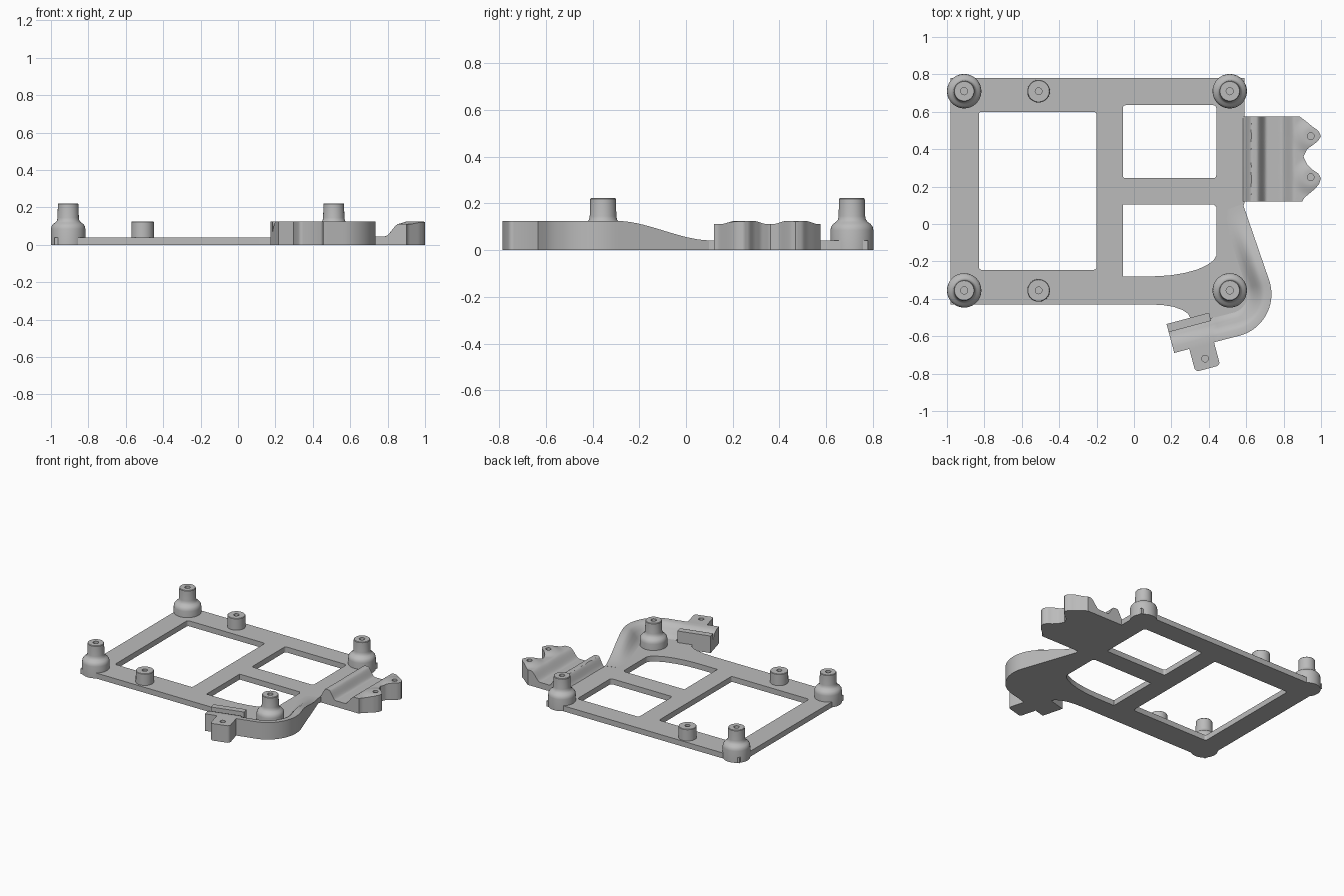
import bpy, bmesh, math
from mathutils import Vector

if "Cube" in bpy.data.objects:
    bpy.data.objects.remove(bpy.data.objects["Cube"])

mat = bpy.data.materials.new("plain_grey")
mat.diffuse_color = (0.5, 0.5, 0.5, 1)
mat.use_nodes = True
mat.node_tree.nodes["Principled BSDF"].inputs["Base Color"].default_value = mat.diffuse_color


def smoothstep(t):
    t = max(0.0, min(1.0, t))
    return t * t * (3 - 2 * t)


def interp(points, x):
    """Piecewise interpolation of (x, y) points."""
    for (x0, y0), (x1, y1) in zip(points, points[1:]):
        if x <= x1:
            return y0 + (y1 - y0) * max(0, x - x0) / (x1 - x0)
    return points[-1][1]


def finish(ob, angle=35):
    ob.data.materials.clear()
    ob.data.materials.append(mat)
    bpy.ops.object.select_all(action='DESELECT')
    ob.select_set(True)
    bpy.context.view_layer.objects.active = ob
    bpy.ops.object.shade_smooth_by_angle(angle=math.radians(angle))
    return ob


def from_bmesh(name, bm):
    bmesh.ops.remove_doubles(bm, verts=bm.verts, dist=1e-5)
    bmesh.ops.recalc_face_normals(bm, faces=bm.faces)
    me = bpy.data.meshes.new(name)
    bm.to_mesh(me)
    bm.free()
    ob = bpy.data.objects.new(name, me)
    bpy.context.collection.objects.link(ob)
    return ob


def extruded(name, loops, height):
    """Flat outline with inner holes, extruded from z = 0."""
    cu = bpy.data.curves.new(name, 'CURVE')
    cu.dimensions, cu.fill_mode, cu.extrude = '2D', 'BOTH', height / 2
    for loop in loops:
        sp = cu.splines.new('POLY')
        sp.points.add(len(loop) - 1)
        for p, q in zip(sp.points, loop):
            p.co = (q[0], q[1], 0, 1)
        sp.use_cyclic_u = True
    tmp = bpy.data.objects.new(name, cu)
    bpy.context.collection.objects.link(tmp)
    me = bpy.data.meshes.new_from_object(tmp.evaluated_get(bpy.context.evaluated_depsgraph_get()))
    bpy.data.objects.remove(tmp)
    bm = bmesh.new()
    bm.from_mesh(me)
    for v in bm.verts:
        v.co.z += height / 2
    return from_bmesh(name, bm)


def round_rect(x0, x1, y0, y1, r=0.015):
    pts = []
    for cx, cy, a in ((x1 - r, y1 - r, 0), (x0 + r, y1 - r, 90), (x0 + r, y0 + r, 180), (x1 - r, y0 + r, 270)):
        for k in range(5):
            t = math.radians(a + k * 22.5)
            pts.append((cx + r * math.cos(t), cy + r * math.sin(t)))
    return pts


def lathe(name, profile, loc, seg=40):
    bm = bmesh.new()
    vs = [bm.verts.new((r, 0, z)) for r, z in profile]
    es = [bm.edges.new(e) for e in zip(vs, vs[1:])]
    bmesh.ops.spin(bm, geom=vs + es, axis=(0, 0, 1), cent=(0, 0, 0), steps=seg, angle=2 * math.pi)
    ob = from_bmesh(name, bm)
    ob.location = (*loc, 0)
    return finish(ob)


def drill(ob, x, y, r=0.018):
    """Blind screw hole from above."""
    bpy.ops.mesh.primitive_cylinder_add(vertices=24, radius=r, depth=0.2, location=(x, y, 0.15))
    cutter = bpy.context.object
    cutter.hide_render = True
    m = ob.modifiers.new("hole", 'BOOLEAN')
    m.operation, m.object, m.solver = 'DIFFERENCE', cutter, 'EXACT'
    bpy.context.view_layer.objects.active = ob
    bpy.ops.object.modifier_apply(modifier=m.name)
    bpy.data.objects.remove(cutter)


# local axes of the tilted clamp end: u along it, v outward
def local(u, v):
    a = math.radians(15)
    return Vector((0.174 + u * math.cos(a) + v * math.sin(a), -0.535 + u * math.sin(a) - v * math.cos(a)))


# outer path of the curved arm: (point, inward normal, is_channel)
inn = Vector((-math.cos(math.radians(-75)), -math.sin(math.radians(-75))))
path = [(local(0, 0.16), inn, True), (local(0.225, 0.16), inn, True), (local(0.26, 0.16), inn, False)]
for k in range(21):
    a = math.radians(-75 + 94 * k / 20)
    n = Vector((math.cos(a), math.sin(a)))
    path.append((Vector((0.505, -0.375)) + 0.23 * n, -n, False))
p, n, _ = path[-1]
for k in range(1, 15):
    path.append((p + Vector((n.y, -n.x)) * 0.43 * k / 14, n, False))

# base frame with three windows
outline = [(-0.98, 0.78), (-0.98, -0.43), (0.08, -0.43), (0.15, -0.433), (0.21, -0.442), (0.26, -0.46), (0.29, -0.48),
           (0.30, -0.5), local(0.13, 0.1), local(0.2, 0.14)]
outline += [q + m * 0.02 for q, m, _ in path[2:-1]] + [(0.59, 0.11), (0.59, 0.78)]
lower = [(-0.06, 0.105), (0.425, 0.105), (0.44, 0.09), (0.44, -0.17), (0.425, -0.195), (0.39, -0.22), (0.34, -0.243),
         (0.27, -0.262), (0.19, -0.275), (0.1, -0.28), (-0.06, -0.28)]
finish(extruded("base_frame", [outline, round_rect(-0.83, -0.2, -0.245, 0.6),
                               round_rect(-0.06, 0.44, 0.245, 0.635), lower], 0.04), 25)

# curved arm: raised rim that slopes down into the frame
depths = [0, 0.035, 0.055, 0.075, 0.095, 0.115, 0.13]
channel = [0.125, 0.125, 0.122, 0.115, 0.1, 0.07, 0.065]
bm = bmesh.new()
rings = []
for q, m, is_channel in path:
    h = 0.125 - 0.084 * smoothstep((q.y + 0.3) / 0.41)
    ring = [bm.verts.new((q.x, q.y, 0))]
    for d, zc in zip(depths, channel):
        z = zc if is_channel else h - (h - 0.039) * smoothstep((d - 0.035) / 0.095)
        ring.append(bm.verts.new((*(q + m * d), z)))
    ring.append(bm.verts.new((*(q + m * 0.13), 0)))
    rings.append(ring)
for r0, r1 in zip(rings, rings[1:]):
    for i in range(len(r0)):
        j = (i + 1) % len(r0)
        bm.faces.new((r0[i], r0[j], r1[j], r1[i]))
bm.faces.new(rings[0])
bm.faces.new(rings[-1])
finish(from_bmesh("curved_arm", bm))

# clamp wall beside the channel
finish(extruded("clamp_wall", [[local(0, 0), local(0.235, 0), local(0.235, 0.045), local(0, 0.045)]], 0.125))

# screw tab on the arm
tab = extruded("arm_tab", [[local(u, v) for u, v in round_rect(0.083, 0.22, 0.13, 0.287, 0.02)]], 0.125)
drill(tab, *local(0.151, 0.232))
finish(tab)

# side bracket: ridge, valley and two-lobed raised end
edge = [(0.12, 0.9), (0.14, 0.91), (0.165, 0.94), (0.19, 0.97), (0.215, 0.99), (0.245, 1.0), (0.27, 0.985),
        (0.29, 0.955), (0.32, 0.925), (0.36, 0.906), (0.4, 0.925), (0.425, 0.96), (0.445, 0.985), (0.47, 1.0),
        (0.5, 0.985), (0.52, 0.955), (0.545, 0.925), (0.575, 0.885)]
bosses = ((0.945, 0.25), (0.945, 0.47))


def bracket_z(x, y):
    z = 0.039 + 0.07 * smoothstep((x - 0.58) / 0.05) - 0.064 * smoothstep((x - 0.655) / 0.055)
    z += 0.066 * smoothstep((x - 0.785) / 0.075)
    for bx, by in bosses:
        z += 0.014 * smoothstep(1.5 - math.hypot(x - bx, y - by) / 0.07) * smoothstep((x - 0.8) / 0.1)
    return min(z, 0.125)


bm = bmesh.new()
NX, NY = 48, 64
grid = []
for j in range(NY + 1):
    y = 0.12 + 0.455 * j / NY
    xm = interp(edge, y)
    xs = [0.575 + (xm - 0.575) * i / NX for i in range(NX + 1)]
    grid.append([bm.verts.new((x, y, bracket_z(x, y))) for x in xs])
for j in range(NY):
    for i in range(NX):
        bm.faces.new((grid[j][i], grid[j][i + 1], grid[j + 1][i + 1], grid[j + 1][i]))
rim = [e for e in bm.edges if e.is_boundary]
new = bmesh.ops.extrude_edge_only(bm, edges=rim)["geom"]
for v in new:
    if isinstance(v, bmesh.types.BMVert):
        v.co.z = 0
bmesh.ops.contextual_create(bm, geom=[e for e in new if isinstance(e, bmesh.types.BMEdge) and e.is_boundary])
bracket = from_bmesh("side_bracket", bm)
for b in bosses:
    drill(bracket, *b)
finish(bracket)

# tall corner standoffs and short standoffs, each with a blind hole
tall = [(0, 0), (0.092, 0), (0.092, 0.085), (0.089, 0.1), (0.08, 0.112), (0.068, 0.12), (0.06, 0.13), (0.057, 0.145),
        (0.055, 0.218), (0.052, 0.222), (0.019, 0.222), (0.019, 0.08), (0, 0.08)]
short = [(0, 0.01), (0.061, 0.01), (0.06, 0.122), (0.057, 0.125), (0.018, 0.125), (0.018, 0.05), (0, 0.05)]
for y, side in ((0.71, "back"), (-0.355, "front")):
    lathe(f"standoff_{side}_left", tall, (-0.908, y))
    lathe(f"standoff_{side}_right", tall, (0.512, y))
    lathe(f"short_standoff_{side}", short, (-0.51, y))
